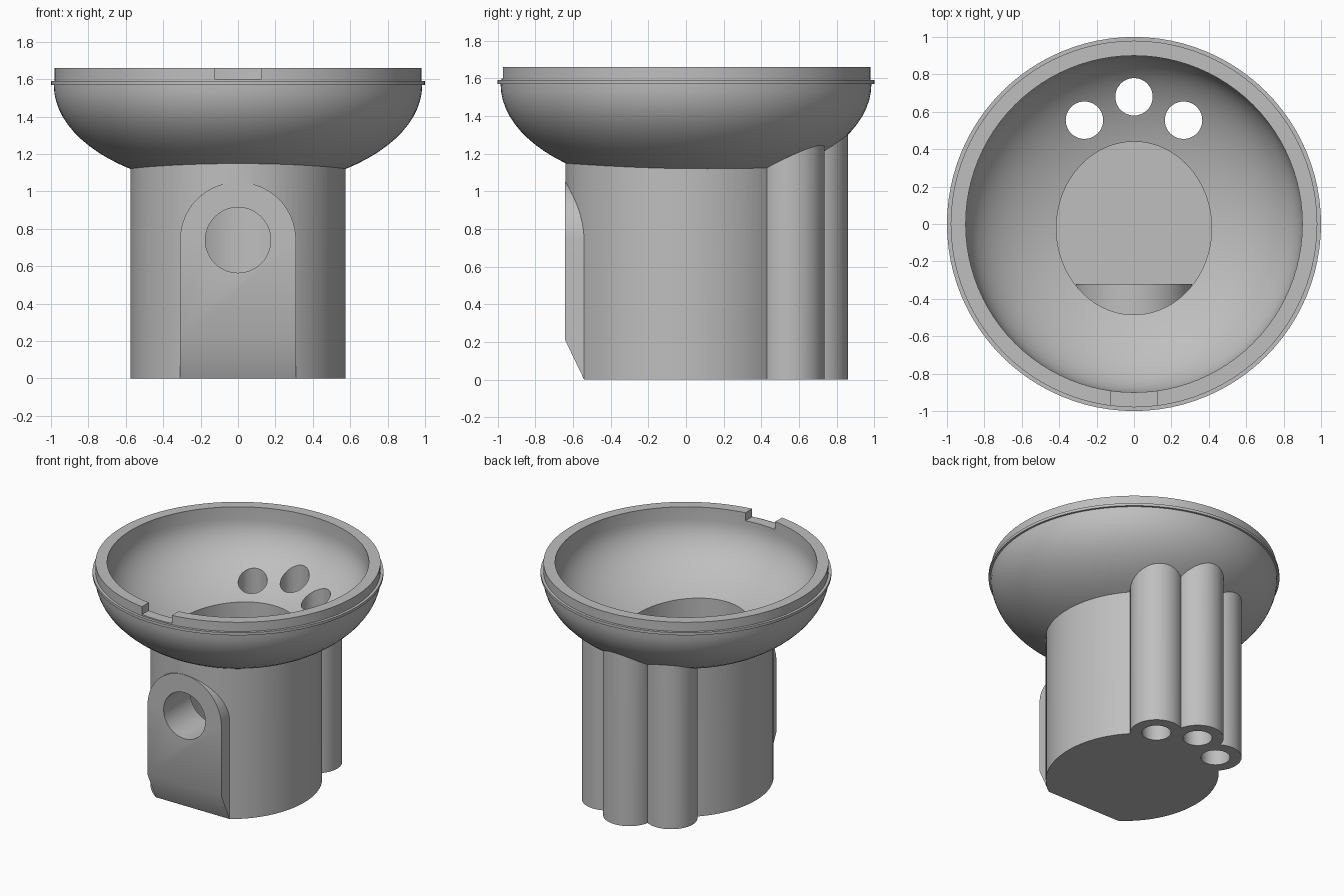
import bpy, bmesh, math
from mathutils import Vector

if "Cube" in bpy.data.objects:
    bpy.data.objects.remove(bpy.data.objects["Cube"])

grey = bpy.data.materials.new("plain_grey")
grey.diffuse_color = (0.52, 0.52, 0.52, 1)
grey.use_nodes = True
grey.node_tree.nodes["Principled BSDF"].inputs["Base Color"].default_value = grey.diffuse_color


def make(name, bm):
    bmesh.ops.recalc_face_normals(bm, faces=bm.faces)
    mesh = bpy.data.meshes.new(name)
    bm.to_mesh(mesh)
    bm.free()
    mesh.materials.append(grey)
    ob = bpy.data.objects.new(name, mesh)
    bpy.context.collection.objects.link(ob)
    return ob


def prism(name, points, offset):
    """Extrude a closed outline along a vector."""
    bm = bmesh.new()
    face = bm.faces.new([bm.verts.new(p) for p in points])
    ext = bmesh.ops.extrude_face_region(bm, geom=[face], use_keep_orig=True)
    verts = [g for g in ext["geom"] if isinstance(g, bmesh.types.BMVert)]
    bmesh.ops.translate(bm, verts=verts, vec=Vector(offset))
    return make(name, bm)


def ellipse(name, cx, cy, rx, ry, z0, z1, n=64):
    """Upright elliptical post."""
    pts = [(cx + rx * math.cos(2 * math.pi * i / n),
            cy + ry * math.sin(2 * math.pi * i / n), z0) for i in range(n)]
    return prism(name, pts, (0, 0, z1 - z0))


def lathe(name, profile, n=96):
    """Revolve a profile whose ends lie on the z axis."""
    bm = bmesh.new()
    vs = [bm.verts.new((r, 0, z)) for r, z in profile]
    es = [bm.edges.new(p) for p in zip(vs, vs[1:])]
    bmesh.ops.spin(bm, geom=vs + es, cent=(0, 0, 0), axis=(0, 0, 1),
                   angle=2 * math.pi, steps=n, use_merge=True)
    bmesh.ops.remove_doubles(bm, verts=bm.verts, dist=1e-5)
    return make(name, bm)


def combine(target, other, operation):
    """Apply a boolean and discard the helper."""
    mod = target.modifiers.new("combine", "BOOLEAN")
    mod.object, mod.operation, mod.solver = other, operation, "EXACT"
    bpy.context.view_layer.objects.active = target
    bpy.ops.object.modifier_apply(modifier=mod.name)
    bpy.data.objects.remove(other)


def bowl_arc(radius, depth, n=20):
    """Quarter ellipse from the bottom centre up to z = 1.57."""
    return [(radius * math.sin(i / n * math.pi / 2),
             1.57 - depth * math.cos(i / n * math.pi / 2)) for i in range(n + 1)]


def arch(name):
    """Round-topped block around the front opening."""
    pts = [(-0.31, -0.642, 0), (0.31, -0.642, 0)]
    pts += [(0.31 * math.cos(i * math.pi / 32), -0.642,
             0.74 + 0.31 * math.sin(i * math.pi / 32)) for i in range(33)]
    return prism(name, pts, (0, 0.322, 0))


# Outer bowl with flange and upper rim
body = lathe("bowl_on_column", bowl_arc(0.985, 0.554) + [
    (1.0, 1.57), (1.0, 1.59), (0.98, 1.59), (0.98, 1.66), (0, 1.66)])

# Column, front arch and three rear tubes
tube_spots = [(-0.265, 0.555), (0, 0.68), (0.265, 0.555)]
combine(body, ellipse("column", 0, -0.02, 0.575, 0.62, 0, 1.3, 96), "UNION")
combine(body, arch("front_arch"), "UNION")
for x, y in tube_spots:
    combine(body, ellipse("rear_tube", x, y, 0.18, 0.18, 0, 1.42), "UNION")

# Chamfer at the foot of the front
combine(body, prism("foot_chamfer", [(-0.7, -0.642, 0.21), (-0.7, -0.532, -0.02),
                                     (-0.7, -0.8, -0.02), (-0.7, -0.8, 0.21)],
                    (1.4, 0, 0)), "DIFFERENCE")

# Hollow of the bowl
combine(body, lathe("bowl_hollow", bowl_arc(0.9, 0.47) + [(0.9, 1.75), (0, 1.75)]),
        "DIFFERENCE")

# Column cavity, leaving the arch block standing inside
cavity = ellipse("cavity", 0, -0.0225, 0.415, 0.4625, 0.16, 1.5, 96)
combine(cavity, arch("arch_inside"), "DIFFERENCE")
combine(body, cavity, "DIFFERENCE")

# Rear tube bores
for x, y in tube_spots:
    combine(body, ellipse("tube_bore", x, y, 0.1, 0.1, -0.1, 1.6, 48), "DIFFERENCE")

# Round front opening
ring = [(0.175 * math.cos(i * math.pi / 24), -0.8,
         0.74 + 0.175 * math.sin(i * math.pi / 24)) for i in range(48)]
combine(body, prism("front_opening", ring, (0, 0.55, 0)), "DIFFERENCE")

# Notch in the front of the rim
combine(body, prism("rim_notch", [(-0.125, -1.1, 1.6), (0.125, -1.1, 1.6),
                                  (0.125, -0.8, 1.6), (-0.125, -0.8, 1.6)],
                    (0, 0, 0.2)), "DIFFERENCE")

# Smooth curved walls, crisp edges
bpy.ops.object.select_all(action="DESELECT")
body.select_set(True)
bpy.context.view_layer.objects.active = body
bpy.ops.object.shade_smooth_by_angle(angle=math.radians(30))
